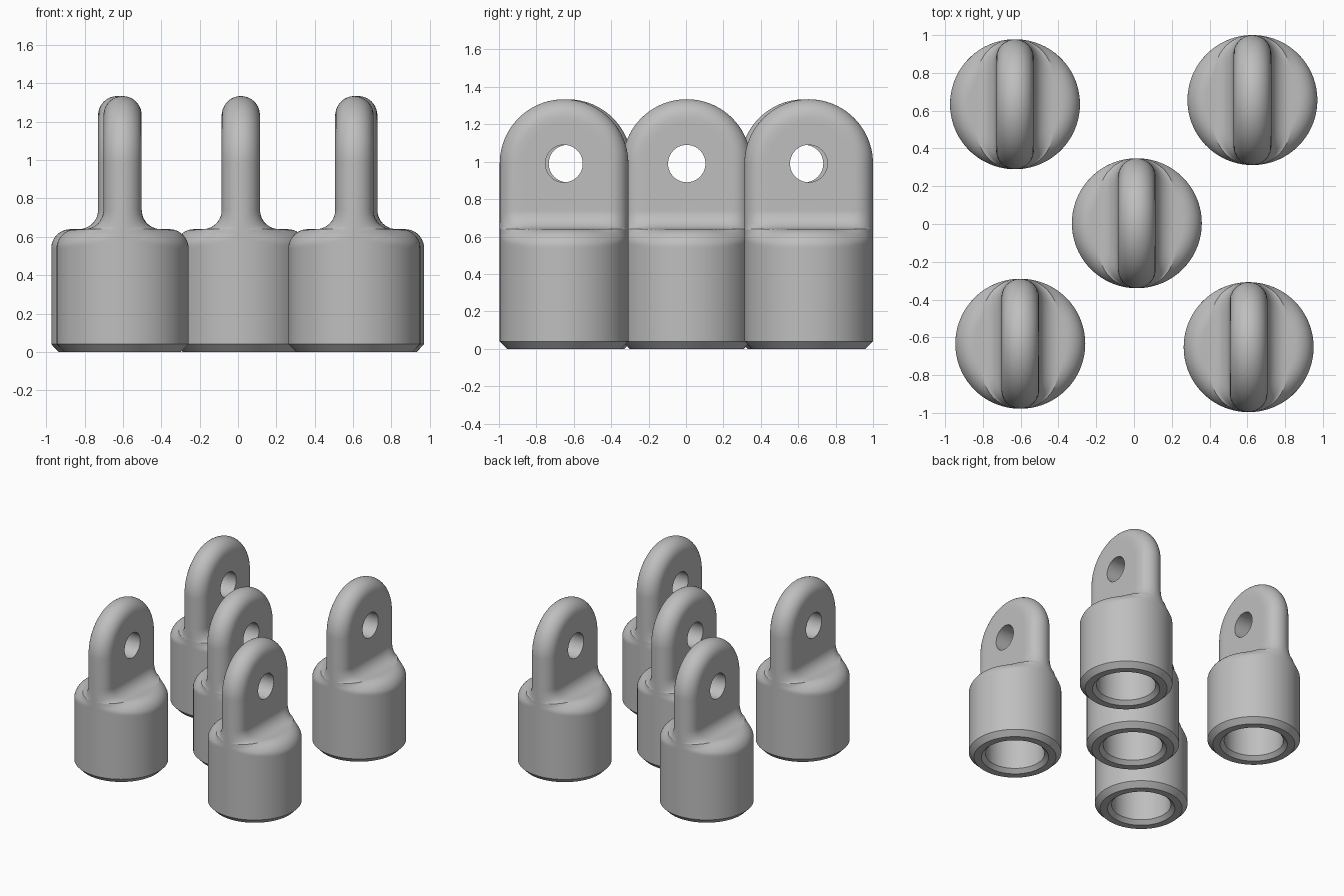
import bpy, bmesh
from math import sin, cos, pi, sqrt, radians

if "Cube" in bpy.data.objects:
    bpy.data.objects.remove(bpy.data.objects["Cube"])

R, T = 0.344, 0.1            # body radius, half thickness of the tab
SHOULDER, EYE_Z = 0.64, 0.99
N, FIL = 112, 0.1            # points per ring, fillet radius


def capsule(a, w):
    """Distance from centre to a capsule outline of half width w, half length R."""
    c, s, e = abs(cos(a)), abs(sin(a)), R - w
    if w * s <= e * c:
        return w / c
    return e * s + sqrt(max(0, w * w - (e * c) ** 2))


def radius(a, disc, w):
    """Soft union of the round body and the tab outline."""
    cap, k = (capsule(a, w) if w else 0), 0.03
    h = max(k - abs(disc - cap), 0) if disc and w else 0
    return min(R, max(disc, cap) + h * h / (4 * k))


# Angles gathered towards the rounded tab ends
angles = [t + 0.3 * sin(2 * t) for t in (2 * pi * i / N for i in range(N))]

# Rings as (height, body radius, tab half width), from the bore end outwards
rings = [(0.5, 0.22, 0), (0.03, 0.22, 0), (0, 0.25, 0), (0, 0.305, 0), (0.04, R, 0)]
rings += [(SHOULDER - FIL * (1 - sin(u)), R - FIL * (1 - cos(u)), R - (R - 0.2) * sin(u))
          for u in (radians(90 * i / 10) for i in range(11))]
rings += [(SHOULDER + FIL * (1 - cos(u)), 0, T + FIL * (1 - sin(u)))
          for u in (radians(90 * i / 10) for i in range(11))]
rings += [(EYE_Z, 0, T)]

bm = bmesh.new()


def bridge(a, b, closed):
    for i in range(len(a) if closed else len(a) - 1):
        j = (i + 1) % len(a)
        bm.faces.new((a[i], a[j], b[j], b[i]))


# Socket body and tab walls
loops = []
for z, disc, w in rings:
    rad = [radius(a, disc, w) for a in angles]
    loops.append([bm.verts.new((r * cos(a), r * sin(a), z)) for r, a in zip(rad, angles)])
for a, b in zip(loops, loops[1:]):
    bridge(a, b, True)
bm.faces.new(loops[0])

# Round tab top: half the outline swung about the eye axis
half = [(capsule(a, T) * cos(a), capsule(a, T) * sin(a)) for a in angles[:N // 2 + 1]]
STEPS = 40
arcs = [[bm.verts.new((x, y * cos(pi * i / STEPS), EYE_Z + y * sin(pi * i / STEPS)))
         for x, y in half] for i in range(STEPS + 1)]
for a, b in zip(arcs, arcs[1:]):
    bridge(a, b, False)

bmesh.ops.remove_doubles(bm, verts=bm.verts, dist=1e-4)
bmesh.ops.dissolve_degenerate(bm, edges=bm.edges, dist=1e-5)
bmesh.ops.recalc_face_normals(bm, faces=bm.faces)
mesh = bpy.data.meshes.new("end_cap")
bm.to_mesh(mesh)
bm.free()
grey = bpy.data.materials.new("grey")
grey.diffuse_color = (0.52, 0.52, 0.52, 1)
grey.use_nodes = True
grey.node_tree.nodes["Principled BSDF"].inputs["Base Color"].default_value = grey.diffuse_color
mesh.materials.append(grey)
cap = bpy.data.objects.new("end_cap_centre", mesh)
bpy.context.collection.objects.link(cap)

# Eye hole through the tab
bpy.ops.mesh.primitive_cylinder_add(vertices=48, radius=0.1, depth=0.6,
                                    location=(0, 0, EYE_Z), rotation=(0, pi / 2, 0))
cutter = bpy.context.object
cutter.name = "eye_cutter"
cutter.hide_render = True
mod = cap.modifiers.new("eye", 'BOOLEAN')
mod.operation, mod.object, mod.solver = 'DIFFERENCE', cutter, 'EXACT'
bpy.ops.object.select_all(action='DESELECT')
cap.select_set(True)
bpy.context.view_layer.objects.active = cap
bpy.ops.object.modifier_apply(modifier="eye")
bpy.data.objects.remove(cutter)
bpy.ops.object.shade_smooth_by_angle(angle=radians(30))
weighted = cap.modifiers.new("weighted", 'WEIGHTED_NORMAL')
weighted.keep_sharp = True

# Five caps, one in the middle and one near each corner
cap.location = (0.015, 0.004, 0)
for name, x, y in (("back_left", -0.63, 0.634), ("back_right", 0.627, 0.656),
                   ("front_left", -0.602, -0.634), ("front_right", 0.607, -0.652)):
    copy = cap.copy()
    copy.name = "end_cap_" + name
    copy.location = (x, y, 0)
    bpy.context.collection.objects.link(copy)
